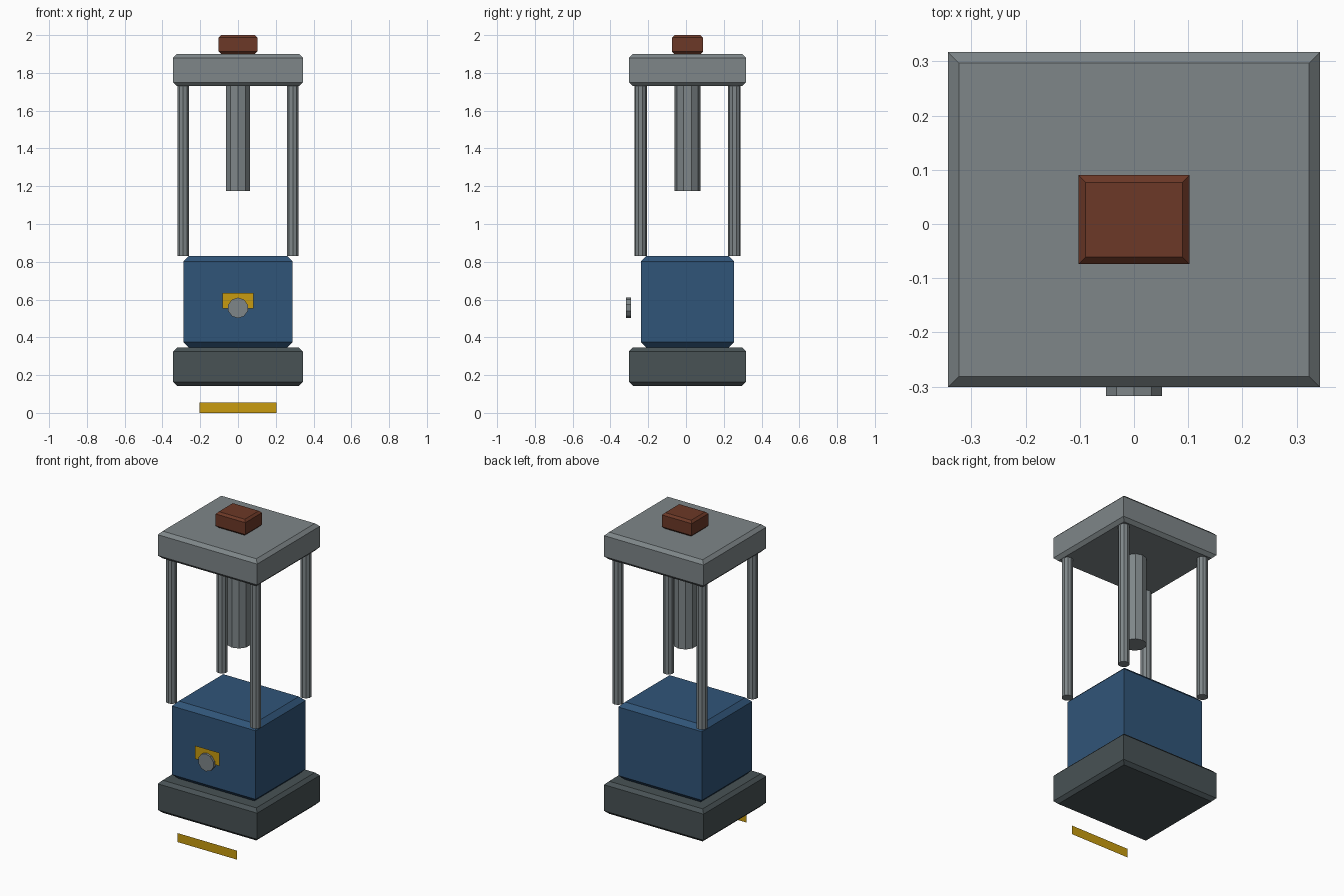
import bpy
import bmesh
from math import pi
from mathutils import Matrix

default = bpy.data.objects.get("Cube")
if default:
    bpy.data.objects.remove(default, do_unlink=True)

CENTRE_Y = 0.008
SIDES = 10


def material(name, colour):
    mat = bpy.data.materials.new(name)
    mat.use_nodes = True
    rgba = (*colour, 1)
    mat.diffuse_color = rgba
    mat.node_tree.nodes["Principled BSDF"].inputs["Base Color"].default_value = rgba
    return mat


steel = material("steel grey", (0.21, 0.24, 0.25))
iron = material("dark iron", (0.065, 0.085, 0.09))
blue = material("machine blue", (0.03, 0.09, 0.19))
rust = material("rust brown", (0.15, 0.04, 0.02))
yellow = material("warning yellow", (0.58, 0.33, 0.005))


def finish(name, bm, mat, location):
    mesh = bpy.data.meshes.new(name)
    bm.to_mesh(mesh)
    bm.free()
    obj = bpy.data.objects.new(name, mesh)
    obj.location = location
    mesh.materials.append(mat)
    bpy.context.collection.objects.link(obj)
    return obj


def block(name, mat, width, depth, bottom, top, chamfer, y=CENTRE_Y):
    """Box with chamfered top and bottom rims and sharp upright edges."""
    bm = bmesh.new()
    height = top - bottom
    bmesh.ops.create_cube(bm, size=1, matrix=Matrix.Diagonal((width, depth, height, 1)))
    for face in [f for f in bm.faces if abs(f.normal.z) > 0.9]:
        side = 1 if face.normal.z > 0 else -1
        bmesh.ops.inset_individual(bm, faces=[face], thickness=chamfer, use_even_offset=True)
        # The rim drops back from the inner face
        for vert in bm.verts:
            if vert not in face.verts and vert.co.z * side > height / 2 - 0.0001:
                vert.co.z -= side * chamfer
    return finish(name, bm, mat, (0, y, (bottom + top) / 2))


def rod(name, mat, radius, length, location, rotation=None):
    bm = bmesh.new()
    bmesh.ops.create_cone(bm, cap_ends=True, segments=SIDES, radius1=radius,
                          radius2=radius, depth=length,
                          matrix=rotation or Matrix())
    return finish(name, bm, mat, location)


def plate(name, mat, width, height, y, z):
    """Upright flat sheet facing the front."""
    bm = bmesh.new()
    bmesh.ops.create_grid(bm, x_segments=1, y_segments=1, size=0.5,
                          matrix=Matrix.Rotation(pi / 2, 4, 'X')
                          @ Matrix.Diagonal((width, height, 1, 1)))
    return finish(name, bm, mat, (0, y, z))


# Stacked body
block("base", iron, 0.686, 0.618, 0.143, 0.346, 0.02)
block("body", blue, 0.578, 0.494, 0.346, 0.83, 0.028)
block("top_plate", steel, 0.686, 0.618, 1.73, 1.90, 0.02)
block("top_knob", rust, 0.205, 0.164, 1.90, 2.0, 0.013)

# Four corner posts and the hanging piston
for x, side in ((-0.29, "right"), (0.29, "left")):
    for y, end in ((-0.248, "front"), (0.248, "back")):
        rod(f"{end}_{side}_post", steel, 0.033, 0.90, (x, CENTRE_Y + y, 1.28))
rod("piston", steel, 0.068, 0.555, (0, CENTRE_Y, 1.4525))

# Front dial, badge and floor strip
rod("dial", steel, 0.0545, 0.025, (0, -0.3045, 0.556), Matrix.Rotation(pi / 2, 4, 'X'))
plate("badge", yellow, 0.166, 0.082, -0.303, 0.593)
plate("floor_strip", yellow, 0.41, 0.056, -0.303, 0.028)
